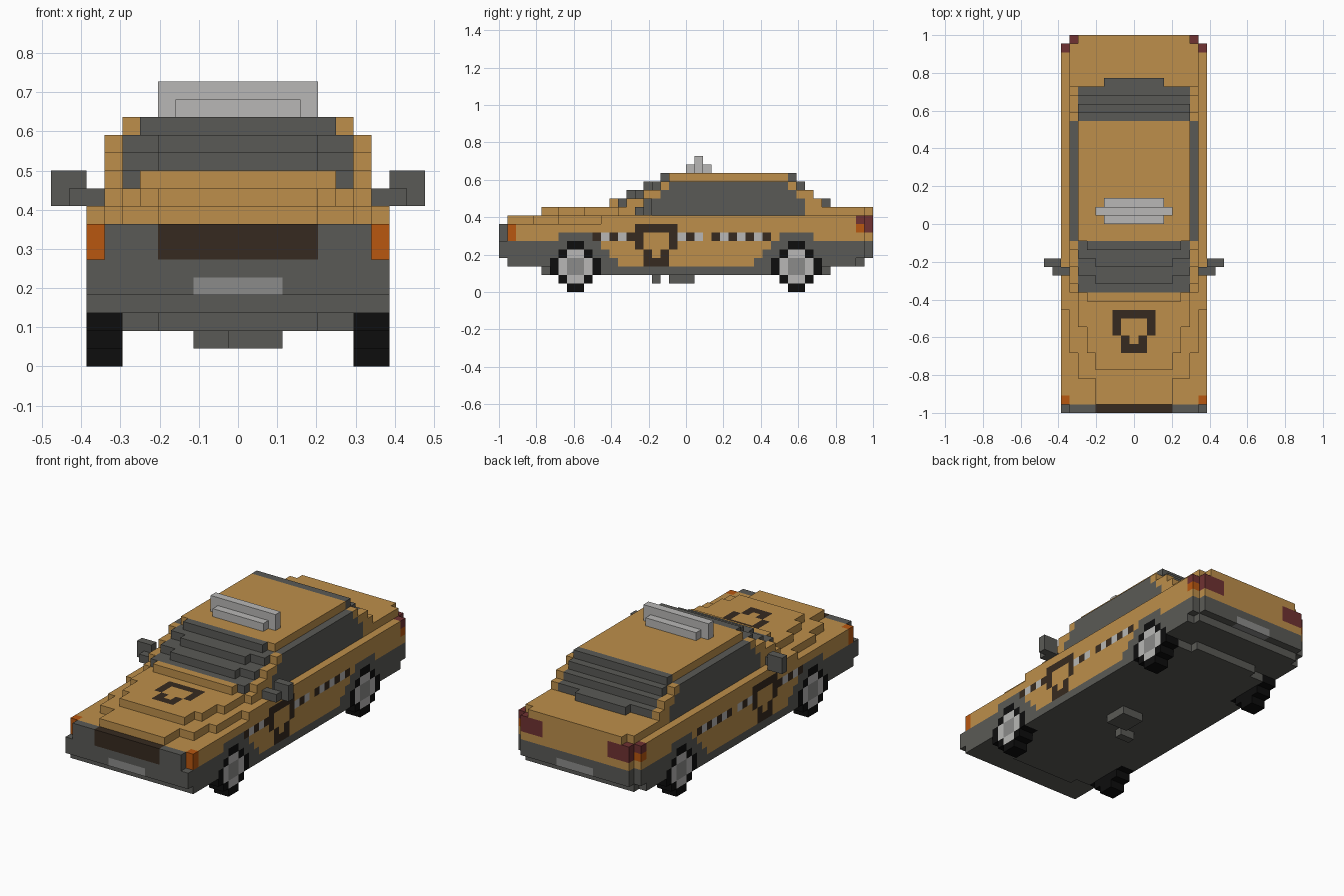
import bpy, bmesh, math
from mathutils import Vector

if "Cube" in bpy.data.objects:
    bpy.data.objects.remove(bpy.data.objects["Cube"], do_unlink=True)

U = 1 / 22  # edge of one block

COLOURS = {
    "ochre": (0.51, 0.275, 0.07),
    "dark_grey": (0.102, 0.102, 0.093),
    "black": (0.004, 0.004, 0.004),
    "light_grey": (0.48, 0.475, 0.465),
    "mid_grey": (0.26, 0.26, 0.255),
    "dark_brown": (0.037, 0.023, 0.014),
    "orange": (0.48, 0.095, 0.005),
    "dark_red": (0.162, 0.032, 0.032),
}
NAMES = list(COLOURS)
MATS = []
for name, rgb in COLOURS.items():
    m = bpy.data.materials.new(name)
    m.use_nodes = True
    m.diffuse_color = (*rgb, 1)
    bsdf = m.node_tree.nodes["Principled BSDF"]
    bsdf.inputs["Base Color"].default_value = (*rgb, 1)
    bsdf.inputs["Roughness"].default_value = 0.8
    MATS.append(m)

cells = {}  # (i across, j along, k up) -> [part, colour]


def fill(part, colour, w, j, k, w0=0, sided=False):
    """Fill a mirrored block: w0 <= |i| <= w, j and k as inclusive ranges."""
    for i in range(-w, w + 1):
        if abs(i) < w0:
            continue
        name = part + ("_left" if i > 0 else "_right") if sided else part
        for a in range(j[0], j[1] + 1):
            for b in range(k[0], k[1] + 1):
                cells[i, a, b] = [name, colour]


def paint(colour, w, j, k, w0=0):
    """Recolour existing blocks in a mirrored range."""
    for (i, a, b), cell in cells.items():
        if w0 <= abs(i) <= w and j[0] <= a <= j[1] and k[0] <= b <= k[1]:
            cell[1] = colour


# Lower body, bumpers and floor
G, O = "dark_grey", "ochre"
fill("lower_body", G, 4, (5, 38), (2, 2))
fill("lower_body", G, 6, (6, 37), (2, 2))
fill("lower_body", G, 8, (12, 31), (2, 2))
fill("lower_body", G, 8, (1, 41), (3, 3))
fill("lower_body", G, 7, (42, 42), (3, 3))
fill("lower_body", G, 8, (0, 42), (4, 5))
fill("lower_body", G, 7, (43, 43), (4, 5))
fill("front_bumper", G, 7, (0, 0), (6, 7))

# Upper body
fill("upper_body", O, 8, (1, 42), (6, 7))
fill("upper_body", O, 7, (43, 43), (6, 8))

# Stepped bonnet, side ledges and boot lid: (half width, first block)
for w, j in ((4, 1), (6, 4), (7, 7), (8, 12)):
    fill("upper_body", O, w, (j, 42), (8, 8))
for w, j in ((4, 5), (5, 7), (6, 10), (7, 14)):
    fill("upper_body", O, w, (j, 42), (9, 9))
fill("upper_body", O, 6, (43, 43), (9, 9))

# Doors reach down between the wheels; dark arches over the wheels
for j0, j1, k in ((12, 31, 5), (13, 30, 4), (14, 29, 3)):
    paint(O, 8, (j0, j1), (k, k), 8)
for j0 in (7, 33):
    paint(G, 8, (j0, j0 + 3), (6, 6), 8)

# Stepped windscreen and rear window
fill("cowl", O, 5, (13, 13), (10, 10))
for w, j0, j1, k in ((6, 14, 37, 10), (3, 14, 38, 10), (4, 15, 36, 11), (6, 16, 36, 11),
                     (4, 17, 35, 12), (6, 18, 35, 12), (5, 19, 34, 13), (6, 34, 34, 13)):
    fill("windows", G, w, (j0, j1), (k, k))

# Roof and pillars with dark side glass
fill("roof", O, 6, (20, 33), (13, 13))
for k, j0, j1 in ((10, 15, 37), (11, 17, 36), (12, 19, 34)):
    fill("pillars", O, 7, (j0, j1), (k, k), 7)
for k, j0, j1 in ((9, 18, 35), (10, 18, 35), (11, 19, 34), (12, 20, 33)):
    paint(G, 7, (j0, j1), (k, k), 7)

# Grille, plates and lamps
paint("dark_brown", 4, (0, 0), (6, 7))
paint("mid_grey", 2, (0, 0), (4, 4))
paint("mid_grey", 2, (43, 43), (4, 4))
paint("orange", 8, (1, 1), (6, 7), 8)
paint("dark_red", 8, (42, 42), (8, 8), 8)
paint("orange", 8, (42, 42), (7, 7), 8)
paint("dark_red", 7, (43, 43), (7, 8), 5)

# Chequered side stripe
for j in (12, 14, 21, 23, 26, 28, 30):
    paint("light_grey", 8, (j, j), (6, 6), 8)
for j in (11, 13, 15, 22, 25, 27, 29, 31):
    paint("dark_brown", 8, (j, j), (6, 6), 8)

# Plain tapered outline on the doors and bonnet: (row, inner, outer)
for row, inner, outer in ((4, 0, 2), (3, 2, 2), (2, 2, 2), (1, 1, 1), (0, 0, 1)):
    paint("dark_brown", outer, (7 + row, 7 + row), (9, 9), inner)
    for a in range(inner, outer + 1):
        for j in (18 - a, 18 + a):
            paint("dark_brown", 8, (j, j), (3 + row, 3 + row), 8)

# Blocky wheels with pale rims
for part, centre in (("front_wheel", 9), ("rear_wheel", 35)):
    for a in range(-3, 3):
        for k in range(6):
            d = math.hypot(a + 0.5, k - 2.5)
            if d > 2.6:
                continue
            j = (centre + a, centre + a)
            fill(part, "black", 8, j, (k, k), 7, sided=True)
            if d < 1.7:
                paint("mid_grey" if d < 1 else "light_grey", 8, j, (k, k), 8)

# Door mirrors
fill("mirror", G, 9, (16, 16), (9, 9), 8, sided=True)
fill("mirror", G, 10, (17, 17), (9, 10), 9, sided=True)

# Roof light
fill("roof_light", "light_grey", 3, (22, 24), (14, 14))
fill("roof_light", "light_grey", 4, (23, 23), (14, 15))

# Small boxes under the floor
for i in (0, 1, 2):
    for j in (20, 21, 22):
        cells[i, j, 1] = ["underfloor_box", G]
for i in (-2, -1):
    cells[i, 18, 1] = ["underfloor_box", G]

# Build one mesh per part from its exposed block sides
AXES = [Vector(v) for v in ((1, 0, 0), (0, 1, 0), (0, 0, 1))]
for part in sorted({c[0] for c in cells.values()}):
    bm = bmesh.new()
    verts = {}
    for pos, (owner, colour) in cells.items():
        if owner != part:
            continue
        mid = Vector(pos) + Vector((0, 0.5, 0.5))
        for n in range(3):
            for sign in (1, -1):
                normal = AXES[n] * sign
                if tuple(int(v) for v in Vector(pos) + normal) in cells:
                    continue
                s, t = AXES[(n + 1) % 3] * sign, AXES[(n + 2) % 3]
                corners = []
                for p, q in ((-1, -1), (1, -1), (1, 1), (-1, 1)):
                    c = mid + (normal + s * p + t * q) / 2
                    key = tuple(round(v * 2) for v in c)
                    if key not in verts:
                        verts[key] = bm.verts.new((c.x * U, (c.y - 22) * U, c.z * U))
                    corners.append(verts[key])
                face = bm.faces.new(corners)
                face.material_index = NAMES.index(colour)
    # Merge flat neighbours of the same colour
    bmesh.ops.dissolve_limit(bm, angle_limit=0.01, verts=bm.verts[:], edges=bm.edges[:],
                             delimit={"MATERIAL"})
    mesh = bpy.data.meshes.new(part)
    bm.to_mesh(mesh)
    bm.free()
    for m in MATS:
        mesh.materials.append(m)
    bpy.context.collection.objects.link(bpy.data.objects.new(part, mesh))
